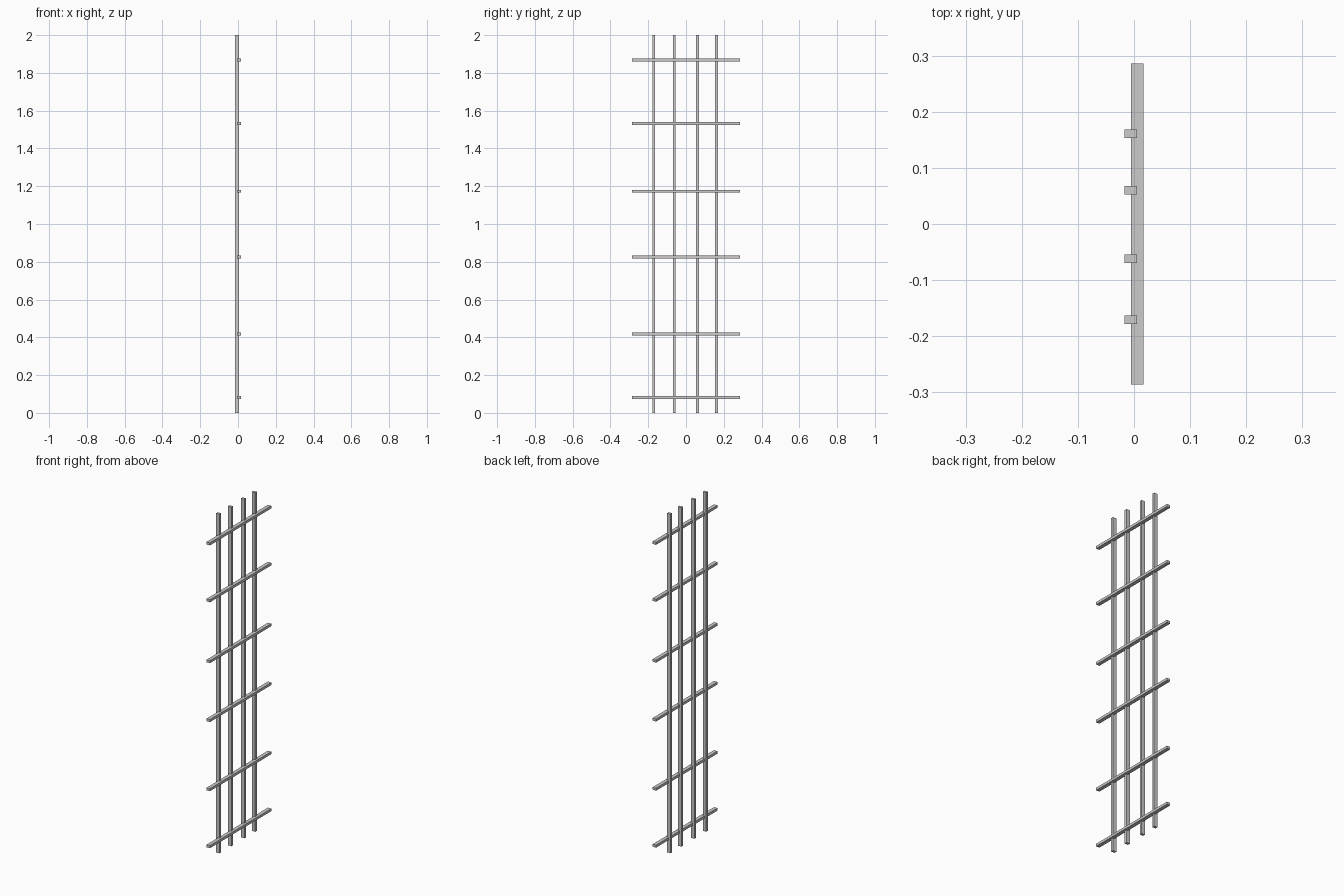
import bpy

if "Cube" in bpy.data.objects:
    bpy.data.objects.remove(bpy.data.objects["Cube"])

BAR_W = 0.015   # visible width of each bar
BAR_D = 0.022   # depth of each bar along x
OFFSET = 0.006  # uprights sit behind, rails in front, half-lapped


def bar(name, location, size):
    bpy.ops.mesh.primitive_cube_add(size=1, location=location)
    obj = bpy.context.object
    obj.name = name
    obj.scale = size
    bpy.ops.object.transform_apply(location=False, rotation=False, scale=True)
    return obj


# Vertical uprights
for i, y in enumerate((-0.171, -0.062, 0.060, 0.161)):
    bar(f"upright_{i + 1}", (-OFFSET, y, 1.0), (BAR_D, BAR_W, 2.0))

# Horizontal rails, unevenly spaced
for i, z in enumerate((0.082, 0.418, 0.826, 1.173, 1.532, 1.868)):
    bar(f"rail_{i + 1}", (OFFSET, 0.0, z), (BAR_D, 0.572, BAR_W))
